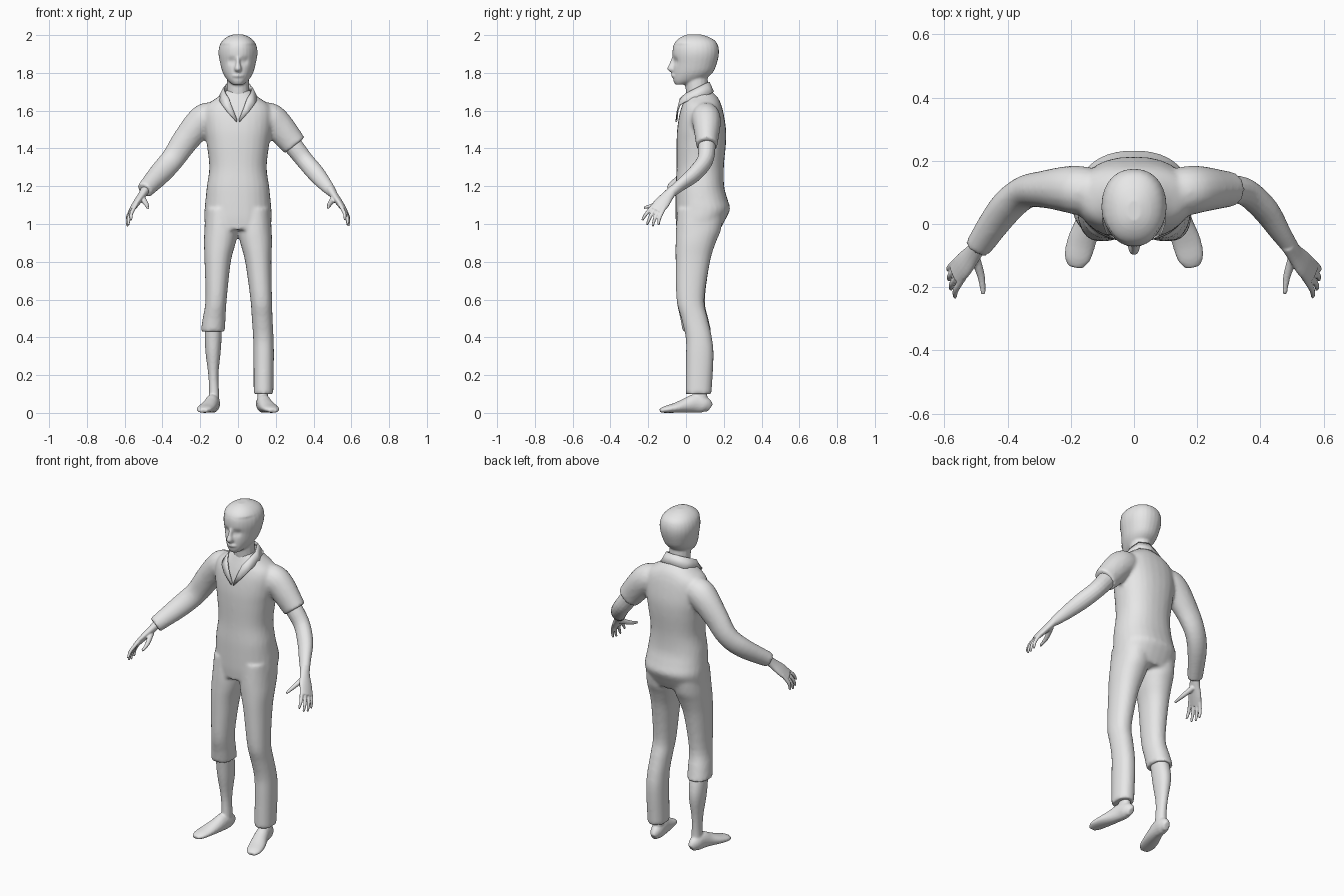
import bpy, bmesh, math
from mathutils import Vector

grey = bpy.data.materials.new("plain grey")
grey.diffuse_color = (0.8, 0.8, 0.8, 1)


def refine(rows, n=4):
    """Catmull-Rom interpolation of every column of a table of stations."""
    out = []
    for i in range(len(rows) - 1):
        a, b, c, d = (rows[min(max(j, 0), len(rows) - 1)] for j in range(i - 1, i + 3))
        for k in range(n):
            t = k / n
            out.append([0.5 * (2*q + (r-p)*t + (2*p-5*q+4*r-s)*t*t + (3*q-p-3*r+s)*t**3)
                        for p, q, r, s in zip(a, b, c, d)])
    return out + [list(rows[-1])]


def loft(bm, rings):
    """Closed skin over a list of equal rings."""
    vs = [[bm.verts.new(p) for p in r] for r in rings]
    n = len(vs[0])
    faces = [bm.faces.new(vs[0]), bm.faces.new(vs[-1][::-1])]
    for a, b in zip(vs, vs[1:]):
        faces += [bm.faces.new((a[i], b[i], b[(i+1) % n], a[(i+1) % n])) for i in range(n)]
    bmesh.ops.recalc_face_normals(bm, faces=faces)


def unit_ring(power=2.0, n=28):
    pts = []
    for i in range(n):
        c, s = math.cos(2*math.pi*i/n), math.sin(2*math.pi*i/n)
        pts.append((math.copysign(abs(c)**(2/power), c), math.copysign(abs(s)**(2/power), s)))
    return pts


def stack(bm, rows, power=2.2):
    """Level rings: (z, x0, x1, y0, y1)."""
    loft(bm, [[((x0+x1)/2 + u*(x1-x0)/2, (y0+y1)/2 + v*(y1-y0)/2, z)
               for u, v in unit_ring(power)] for z, x0, x1, y0, y1 in refine(rows)])


def tube(bm, rows, side, sign=1):
    """Limb along a path: (x, y, z, radius along side, other radius)."""
    rows = refine(rows)
    pts = [Vector((r[0]*sign, r[1], r[2])) for r in rows]
    side = Vector((side[0]*sign, side[1], side[2]))
    rings = []
    for i, r in enumerate(rows):
        t = (pts[min(i+1, len(pts)-1)] - pts[max(i-1, 0)]).normalized()
        a = (side - t*side.dot(t)).normalized()
        b = t.cross(a)
        rings.append([pts[i] + a*u*r[3] + b*v*r[4] for u, v in unit_ring(n=16)])
    loft(bm, rings)


def finish(name, bm, voxel=None, rounds=3):
    me = bpy.data.meshes.new(name)
    bm.to_mesh(me)
    bm.free()
    for p in me.polygons:
        p.use_smooth = True
    me.materials.append(grey)
    ob = bpy.data.objects.new(name, me)
    bpy.context.collection.objects.link(ob)
    if voxel:
        rm = ob.modifiers.new("merge", 'REMESH')
        rm.mode, rm.voxel_size, rm.use_smooth_shade = 'VOXEL', voxel, True
        sm = ob.modifiers.new("soften", 'SMOOTH')
        sm.factor, sm.iterations = 0.5, rounds
    return ob


# clothes: torso, two sleeves and two trouser legs merged
bm = bmesh.new()
stack(bm, [(z, -w, w, f, b) for z, w, f, b in [
    (0.97, .172, -.05, .18), (1.03, .178, -.055, .212), (1.08, .177, -.056, .233),
    (1.13, .172, -.056, .22), (1.2, .165, -.055, .202), (1.3, .152, -.05, .2),
    (1.42, .165, -.05, .211), (1.5, .178, -.047, .212), (1.58, .183, -.035, .2),
    (1.63, .165, -.02, .187), (1.67, .11, -.005, .168), (1.71, .06, .01, .128)]], 2.3)
SHOULDER = [(.11, .1, 1.575, .07, .07), (.165, .105, 1.56, .078, .083),
            (.21, .11, 1.525, .074, .08), (.28, .11, 1.44, .06, .071)]
tube(bm, SHOULDER + [(.345, .1, 1.345, .052, .063), (.41, .045, 1.27, .05, .06),
                     (.495, -.075, 1.178, .04, .045)], (0, 1, 0), -1)
tube(bm, SHOULDER + [(.3, .11, 1.415, .058, .067)], (0, 1, 0))
THIGH = [(1.08, .005, .172, -.045, .2), (.97, .0, .178, -.053, .185),
         (.9, .012, .18, -.055, .157), (.8, .038, .177, -.055, .127)]
stack(bm, THIGH + [(.6, .066, .18, -.05, .097), (.5, .073, .183, -.025, .115),
                   (.4, .08, .188, -.002, .137), (.3, .082, .19, .0, .146),
                   (.1, .083, .187, -.002, .135)])
stack(bm, [(z, -b, -a, f, k) for z, a, b, f, k in THIGH + [
    (.6, .06, .172, -.05, .1), (.5, .066, .187, -.03, .118), (.43, .07, .197, -.018, .135)]])
finish("shirt_and_trousers", bm, .01, 4)

# shirt collar: folded strip that runs down to the neckline point
bm = bmesh.new()
top = [(0, .122, 1.752), (.055, .105, 1.745), (.076, .055, 1.72), (.066, .0, 1.692),
       (.048, -.03, 1.665), (.03, -.042, 1.615), (.004, -.047, 1.55)]
low = [(0, .145, 1.7), (.075, .132, 1.69), (.102, .06, 1.668), (.096, .0, 1.648),
       (.086, -.03, 1.632), (.058, -.047, 1.595), (.008, -.053, 1.54)]
for s in (1, -1):
    rows = [[bm.verts.new((x*s, y, z)) for x, y, z in line] for line in (top, low)]
    for i in range(len(top) - 1):
        q = (rows[0][i], rows[1][i], rows[1][i+1], rows[0][i+1])
        bm.faces.new(q if s > 0 else q[::-1])
bmesh.ops.remove_doubles(bm, verts=bm.verts, dist=.001)
collar = finish("collar", bm)
thick = collar.modifiers.new("cloth", 'SOLIDIFY')
thick.thickness, thick.offset = .006, 0

# head, nose, lips and neck
bm = bmesh.new()
stack(bm, [(z, -w, w, f, b) for z, w, f, b in [
    (1.738, .03, -.056, .0), (1.76, .056, -.067, .085), (1.8, .08, -.068, .14),
    (1.85, .094, -.067, .163), (1.9, .103, -.071, .174), (1.94, .099, -.068, .171),
    (1.97, .083, -.052, .154), (1.992, .055, -.022, .115), (2.004, .022, .01, .075)]])
for v in bm.verts:  # eye sockets and a narrower face in front
    x, y, z = v.co
    if y < .03:
        v.co.y += .014 * math.exp(-((abs(x)-.038)/.02)**2 - ((z-1.862)/.018)**2)
        v.co.x *= 1 - .1 * min(1, (.03-y)/.07) * (z < 1.95)
stack(bm, [(1.803, -.012, .012, -.08, -.04), (1.82, -.019, .019, -.099, -.04),
           (1.85, -.012, .012, -.088, -.04), (1.887, -.009, .009, -.073, -.04)])
tube(bm, [(-.026, -.058, 1.784, .007, .008), (0, -.069, 1.786, .011, .01),
          (.026, -.058, 1.784, .007, .008)], (0, 0, 1))
tube(bm, [(0, .075, 1.58, .065, .062), (0, .062, 1.68, .06, .06),
          (0, .052, 1.79, .058, .062)], (1, 0, 0))
finish("head_and_neck", bm, .006, 3)


def hand(bm, s):
    tube(bm, [(.488, -.065, 1.185, .026, .024), (.51, -.095, 1.15, .032, .021),
              (.54, -.13, 1.108, .042, .018), (.566, -.16, 1.07, .038, .013)],
         (.3, .85, -.35), s)
    for k, (kx, ky, kz, tx, ty, tz) in enumerate([
            (.55, -.185, 1.085, .566, -.232, 1.02), (.56, -.17, 1.077, .579, -.207, .995),
            (.567, -.15, 1.07, .585, -.177, .988), (.57, -.13, 1.07, .586, -.146, .995)]):
        tube(bm, [(kx-.012, ky+.018, kz+.02, .01, .01),
                  ((kx+tx)/2+.006, (ky+ty)/2, (kz+tz)/2+.004, .0095, .0095),
                  (tx, ty, tz, .006, .006)], (1, 0, 0), s)
    tube(bm, [(.505, -.1, 1.135, .016, .016), (.484, -.165, 1.103, .012, .012),
              (.477, -.222, 1.086, .007, .007)], (1, 0, 0), s)


# hand below the long sleeve, bare arm and hand below the short sleeve
bm = bmesh.new()
hand(bm, -1)
finish("covered_arm_hand", bm, .004, 2)
bm = bmesh.new()
hand(bm, 1)
tube(bm, [(.25, .11, 1.47, .047, .05), (.3, .11, 1.405, .046, .05),
          (.355, .1, 1.335, .043, .047), (.415, .045, 1.265, .04, .046),
          (.465, -.03, 1.205, .03, .036), (.5, -.08, 1.165, .026, .025)], (0, 1, 0))
finish("bare_arm", bm, .005, 2)

# feet, with a bare calf under the short trouser leg and an ankle under the long one
for s, name in ((1, "covered_foot"), (-1, "bare_lower_leg")):
    bm = bmesh.new()
    tube(bm, [(x, y, h/2, w, h/2) for y, x, w, h in [
        (.127, .125, .016, .05), (.1, .128, .033, .085), (.05, .135, .037, .1),
        (0, .147, .041, .078), (-.06, .167, .046, .052), (-.11, .18, .041, .036),
        (-.137, .185, .022, .022)]], (1, .3, 0), s)
    if s > 0:
        stack(bm, [(.04, .1, .16, .035, .118), (.1, .104, .158, .04, .112),
                   (.16, .104, .16, .04, .115)])
    else:
        stack(bm, [(.04, -.16, -.098, .035, .118), (.1, -.153, -.1, .042, .11),
                   (.2, -.157, -.104, .04, .116), (.32, -.172, -.092, .02, .135),
                   (.4, -.175, -.087, .01, .128), (.48, -.172, -.085, .0, .105)])
    finish(name, bm, .006, 3)
